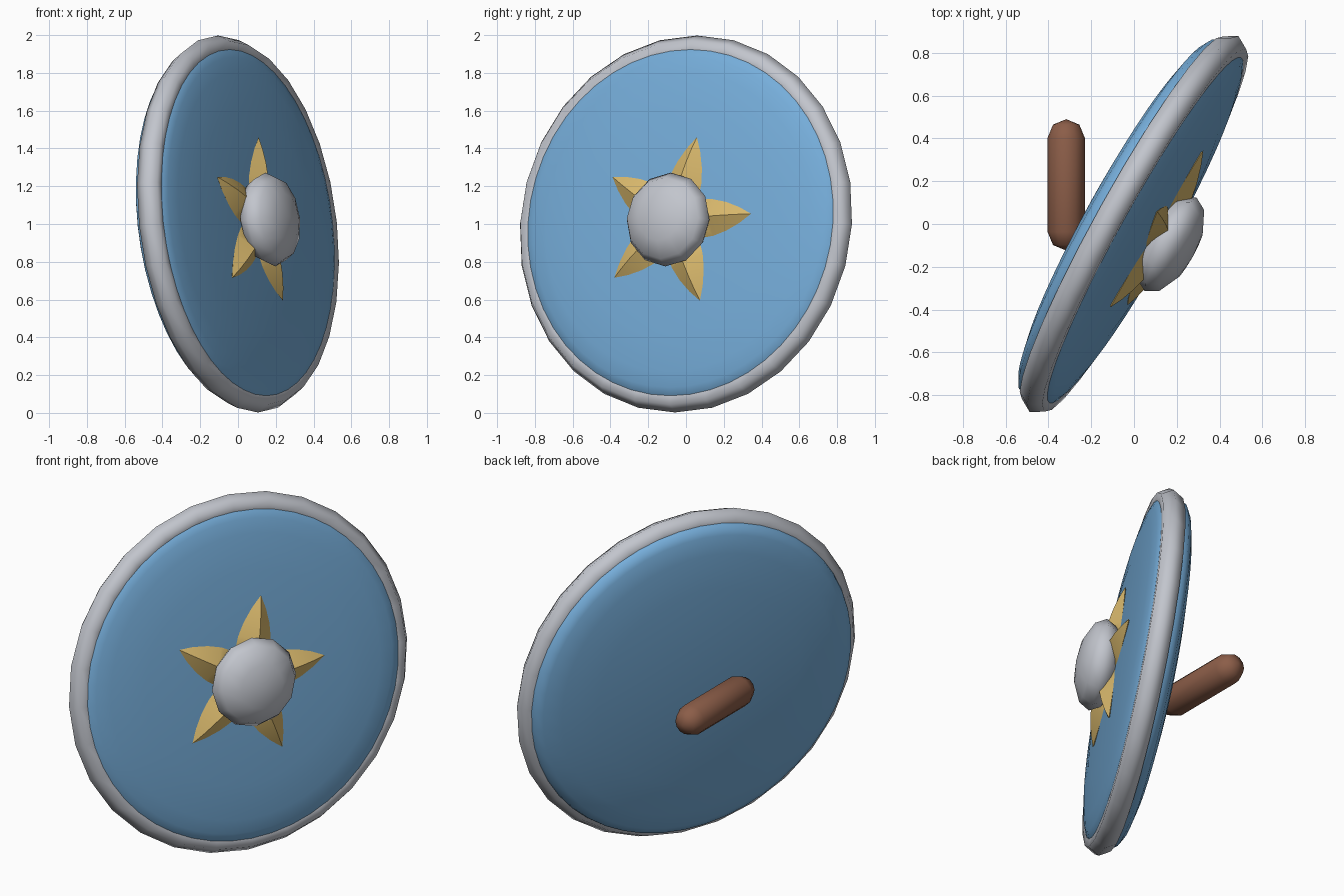
import bpy, bmesh, math
from mathutils import Matrix, Vector

if "Cube" in bpy.data.objects:
    bpy.data.objects.remove(bpy.data.objects["Cube"])

# Shield frame: local z is the facing direction
n = Vector((0.868, -0.482, 0.12)).normalized()
t = Vector((-n.y, n.x, 0)).normalized()
u = n.cross(t)
FRAME = Matrix.Translation((0, 0, 1)) @ Matrix((t, u, n)).transposed().to_4x4()


def material(name, rgb):
    m = bpy.data.materials.new(name)
    m.diffuse_color = (*rgb, 1)
    m.use_nodes = True
    m.node_tree.nodes["Principled BSDF"].inputs["Base Color"].default_value = m.diffuse_color
    return m


BLUE = material("blue paint", (0.18, 0.42, 0.70))
STEEL = material("steel", (0.54, 0.56, 0.61))
GOLD = material("gold", (0.69, 0.48, 0.15))
BROWN = material("brown leather", (0.26, 0.11, 0.065))


def lathe(name, profile, sides, mat, matrix, closed=False, angle=50, sx=1.0, sy=1.0):
    """Spin (radius, height) points round local z; zero radius makes a pole."""
    bm = bmesh.new()
    rings = []
    for r, z in profile:
        if r < 1e-5:
            rings.append([bm.verts.new((0, 0, z))])
        else:
            rings.append([bm.verts.new((sx * r * math.cos(a), sy * r * math.sin(a), z))
                          for a in (math.tau * i / sides for i in range(sides))])
    pairs = list(zip(rings, rings[1:]))
    if closed:
        pairs.append((rings[-1], rings[0]))
    for a, b in pairs:
        for i in range(sides):
            j = (i + 1) % sides
            if len(a) == 1:
                bm.faces.new((a[0], b[j], b[i]))
            elif len(b) == 1:
                bm.faces.new((a[i], a[j], b[0]))
            else:
                bm.faces.new((a[i], a[j], b[j], b[i]))
    bmesh.ops.recalc_face_normals(bm, faces=bm.faces[:])
    mesh = bpy.data.meshes.new(name)
    bm.to_mesh(mesh)
    bm.free()
    mesh.materials.append(mat)
    ob = bpy.data.objects.new(name, mesh)
    bpy.context.collection.objects.link(ob)
    ob.matrix_world = matrix
    bpy.ops.object.select_all(action='DESELECT')
    ob.select_set(True)
    bpy.context.view_layer.objects.active = ob
    bpy.ops.object.shade_smooth_by_angle(angle=math.radians(angle))
    return ob


def arc(r, h, a0, a1, steps, z=0.0):
    """Elliptic arc profile from a0 to a1 degrees."""
    angs = [math.radians(a0 + (a1 - a0) * i / steps) for i in range(steps + 1)]
    return [(r * math.cos(a), z + h * math.sin(a)) for a in angs]


# Domed board: deep back with a tight rounded edge, shallow front
board = [(0, -0.185), (0.3, -0.178), (0.6, -0.157), (0.8, -0.132), (0.9, -0.108),
         (0.94, -0.085), (0.95, -0.05), (0.95, 0.03), (0.93, 0.058), (0.88, 0.077),
         (0.8, 0.092), (0.6, 0.111), (0.3, 0.122), (0, 0.125)]
lathe("shield_board", board, 48, BLUE, FRAME, angle=70)

# Metal rim
rim = [(0.935 + 0.07 * math.cos(a), 0.07 * math.sin(a))
       for a in (math.tau * i / 6 for i in range(6))]
lathe("rim", rim, 28, STEEL, FRAME, closed=True, angle=70)

# Central boss
lathe("boss", arc(0.25, 0.12, -90, 90, 6, 0.197), 12, STEEL, FRAME, angle=80)

# Five star points, each a ridged, curved spike
spike = [(0, 0.10), (1.0, 0.16), (0.94, 0.23), (0.73, 0.31), (0.4, 0.39), (0, 0.46)]
for k in range(5):
    place = (FRAME @ Matrix.Translation((0, 0, 0.122))
             @ Matrix.Rotation(math.radians(5 + 72 * k), 4, 'Z')
             @ Matrix.Rotation(math.radians(90), 4, 'Y'))
    lathe(f"star_point_{k + 1}", spike, 4, GOLD, place, sx=0.065, sy=0.105, angle=50)

# Rounded grip behind the board, lying along y
grip = arc(0.087, 0.087, -90, 0, 2, -0.22) + arc(0.087, 0.087, 0, 90, 2, 0.22)
lathe("grip", grip, 12, BROWN,
      Matrix.Translation((-0.317, 0.183, 0.957)) @ Matrix.Rotation(math.radians(-90), 4, 'X'))
